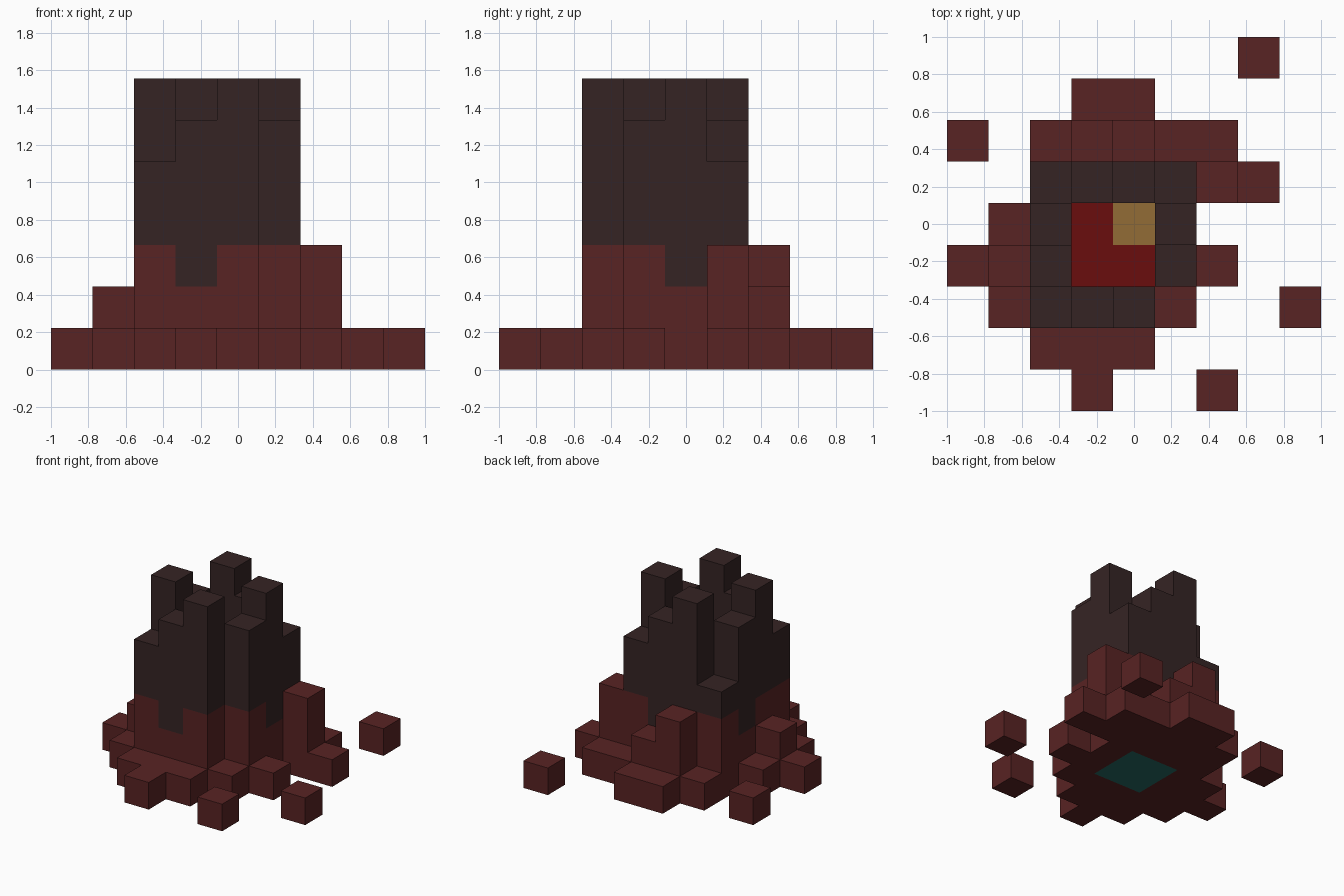
import bpy
import bmesh
from mathutils import Vector

if "Cube" in bpy.data.objects:
    bpy.data.objects.remove(bpy.data.objects["Cube"], do_unlink=True)

UNIT = 2 / 9


def srgb(*rgb):
    return [((c / 255 + 0.055) / 1.055) ** 2.4 for c in rgb] + [1]


def make_material(name, colour):
    mat = bpy.data.materials.new(name)
    mat.use_nodes = True
    mat.diffuse_color = colour
    mat.node_tree.nodes["Principled BSDF"].inputs["Base Color"].default_value = colour
    return mat


MATS = {
    "red": make_material("red_rock", srgb(88, 35, 35)),
    "dark": make_material("dark_rock", srgb(53, 36, 36)),
    "lava": make_material("lava_red", srgb(106, 13, 13)),
    "gold": make_material("gold", srgb(146, 108, 54)),
    "teal": make_material("teal_core", srgb(38, 104, 100)),
}

# Column heights in blocks, back row first, x running left to right
CHIMNEY = [
    ".........",
    ".........",
    ".........",
    "..4765...",
    "..6..7...",
    "..7..6...",
    "..567....",
    ".........",
    ".........",
]
RUBBLE = [
    ".........",
    "...11....",
    "..13211..",
    "......31.",
    ".1.......",
    "12....1..",
    ".1...1...",
    "..111....",
    "...1.....",
]
STONES = [(7, 8), (0, 6), (8, 2), (6, 0)]
NOTCHES = [(3, 2), (5, 4), (4, 5), (2, 4)]
POOL_TOP = 3

# Every block: grid cell -> (part name, colour)
blocks = {}


def column(part, i, j, height, colour_at):
    for k in range(height):
        blocks[i, j, k] = (part, colour_at(k))


def columns(part, rows, colour_rule):
    for j, row in enumerate(reversed(rows)):
        for i, char in enumerate(row):
            if char != ".":
                column(part, i, j, int(char), lambda k: colour_rule(i, j, k))


# Chimney: red foot, dark top, with one dark notch on each side
columns("chimney_wall", CHIMNEY,
        lambda i, j, k: "red" if k < (2 if (i, j) in NOTCHES else 3) else "dark")
columns("rubble_base", RUBBLE, lambda i, j, k: "red")

# Loose stones on the ground
for n, (i, j) in enumerate(STONES):
    column(f"loose_stone_{n + 1}", i, j, 1, lambda k: "red")

# Lava pool with one gold block on a teal core
for i in (3, 4):
    for j in (3, 4):
        column("lava_pool", i, j, POOL_TOP, lambda k: "lava")
        blocks[i, j, 0] = ("core", "teal")
blocks[4, 4, POOL_TOP - 1] = ("gold_block", "gold")


def build_part(part):
    """Make a mesh from the exposed sides of the part's blocks."""
    bm = bmesh.new()
    slots = []
    corners = {}

    def vert(p):
        key = tuple(round(c * 2) for c in p)
        if key not in corners:
            corners[key] = bm.verts.new((p - Vector((4, 4, -0.5))) * UNIT)
        return corners[key]

    for cell, (owner, colour) in blocks.items():
        if owner != part:
            continue
        if colour not in slots:
            slots.append(colour)
        for axis in range(3):
            for sign in (-1, 1):
                normal = Vector((0, 0, 0))
                normal[axis] = sign
                centre = Vector(cell)
                if tuple(int(c) for c in centre + normal) in blocks:
                    continue
                u = Vector((0, 0, 0))
                u[(axis + 1) % 3] = 1
                v = normal.cross(u)
                quad = [centre + (normal + a * u + b * v) / 2
                        for a, b in ((-1, -1), (1, -1), (1, 1), (-1, 1))]
                face = bm.faces.new([vert(p) for p in quad])
                face.material_index = slots.index(colour)

    if bm.faces:
        mesh = bpy.data.meshes.new(part)
        bm.to_mesh(mesh)
        for colour in slots:
            mesh.materials.append(MATS[colour])
        bpy.context.collection.objects.link(bpy.data.objects.new(part, mesh))
    bm.free()


for part in sorted({owner for owner, _ in blocks.values()}):
    build_part(part)
